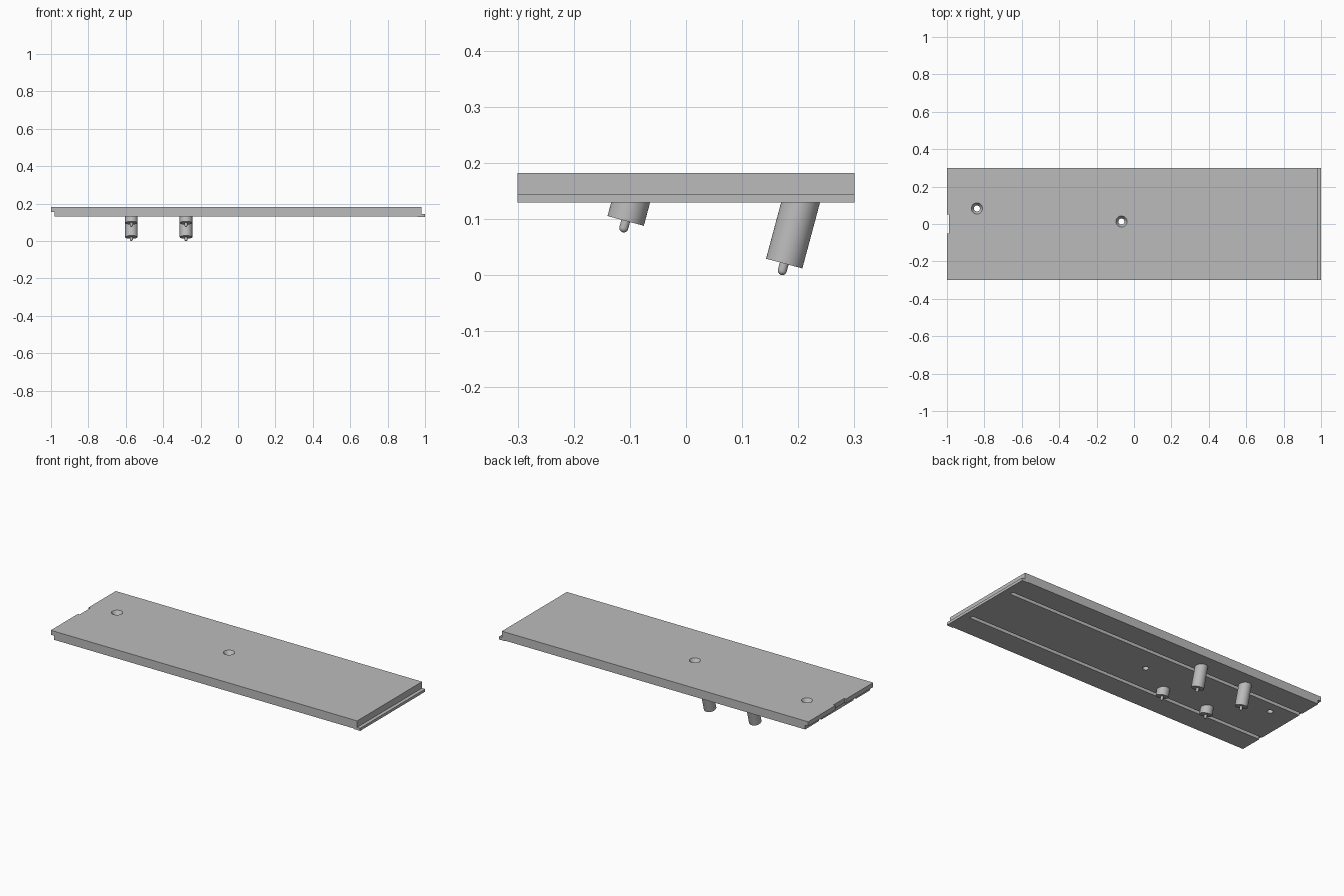
import bpy, bmesh, math
from mathutils import Matrix

if "Cube" in bpy.data.objects:
    bpy.data.objects.remove(bpy.data.objects["Cube"])

grey = bpy.data.materials.new("mid_grey")
grey.diffuse_color = (0.5, 0.5, 0.5, 1)
grey.use_nodes = True
grey.node_tree.nodes["Principled BSDF"].inputs["Base Color"].default_value = grey.diffuse_color


def make(name, bm, smooth=False):
    bmesh.ops.recalc_face_normals(bm, faces=bm.faces)
    me = bpy.data.meshes.new(name)
    bm.to_mesh(me)
    bm.free()
    me.materials.append(grey)
    ob = bpy.data.objects.new(name, me)
    bpy.context.collection.objects.link(ob)
    if smooth:
        bpy.ops.object.select_all(action='DESELECT')
        ob.select_set(True)
        bpy.context.view_layer.objects.active = ob
        bpy.ops.object.shade_smooth_by_angle(angle=math.radians(35))
    return ob


def lathe(profile, n=40):
    # closed solid of revolution about z; profile is (radius, z)
    bm = bmesh.new()
    rings = [[bm.verts.new((r * math.cos(2 * math.pi * i / n),
                            r * math.sin(2 * math.pi * i / n), z))
              for i in range(n)] for r, z in profile]
    for a, b in zip(rings, rings[1:]):
        for i in range(n):
            j = (i + 1) % n
            bm.faces.new((a[i], a[j], b[j], b[i]))
    bm.faces.new(rings[0])
    bm.faces.new(rings[-1])
    return bm


def box(x0, x1, y0, y1, z0, z1):
    bm = bmesh.new()
    m = Matrix.Translation(((x0 + x1) / 2, (y0 + y1) / 2, (z0 + z1) / 2)) @ \
        Matrix.Diagonal((x1 - x0, y1 - y0, z1 - z0, 1))
    bmesh.ops.create_cube(bm, size=1, matrix=m)
    return bm


TOP, MID, LOW, LIP = 0.182, 0.156, 0.132, 0.129

# plank: stepped end profile extruded across the width
profile = [(-1, TOP), (-1, MID), (-0.98, MID), (-0.98, LOW), (0.96, LOW),
           (0.96, LIP), (1, LIP), (1, 0.1446), (0.98, 0.1446), (0.98, TOP)]
bm = bmesh.new()
face = bm.faces.new([bm.verts.new((x, -0.3, z)) for x, z in profile])
ext = bmesh.ops.extrude_face_region(bm, geom=[face])
bmesh.ops.translate(bm, vec=(0, 0.6, 0),
                    verts=[v for v in ext["geom"] if isinstance(v, bmesh.types.BMVert)])
plank = make("plank", bm)

# cutters: underside grooves, end notch, countersunk screw holes
cutters = [make("groove_cutter", box(-1.1, 0.955, s * 0.16 - 0.011, s * 0.16 + 0.011, 0.1, MID - 0.002))
           for s in (-1, 1)]
cutters.append(make("notch_cutter", box(-1.1, -0.988, -0.05, 0.05, 0.1, 0.3)))
for x, y in ((-0.84, 0.083), (-0.067, 0.013)):
    bm = lathe([(0.016, 0.1), (0.016, 0.16), (0.030, TOP), (0.030, 0.2)])
    bmesh.ops.translate(bm, vec=(x, y, 0), verts=bm.verts)
    cutters.append(make("hole_cutter", bm))

for c in cutters:
    m = plank.modifiers.new("cut", 'BOOLEAN')
    m.operation = 'DIFFERENCE'
    m.solver = 'EXACT'
    m.object = c
bpy.context.view_layer.update()
dg = bpy.context.evaluated_depsgraph_get()
cut_mesh = bpy.data.meshes.new_from_object(plank.evaluated_get(dg))
plank.modifiers.clear()
plank.data = cut_mesh
for c in cutters:
    bpy.data.objects.remove(c)

# tilted pegs with round-tipped pins
TILT = math.radians(15)
for label, y, z in (("short", -0.1075, 0.0965), ("long", 0.175, 0.0205)):
    for x in (-0.57, -0.278):
        r = 0.0335
        length = (0.148 - z) / math.cos(TILT)
        tip = [(0.008 * math.cos(a), -0.013 - 0.008 * math.sin(a))
               for a in (math.radians(d) for d in (0, 20, 40, 60, 80))]
        bm = lathe([(r, length), (r, 0), (0.008, 0)] + tip)
        bm.transform(Matrix.Translation((x, y, z)) @ Matrix.Rotation(-TILT, 4, 'X'))
        make(label + "_peg", bm, smooth=True)
